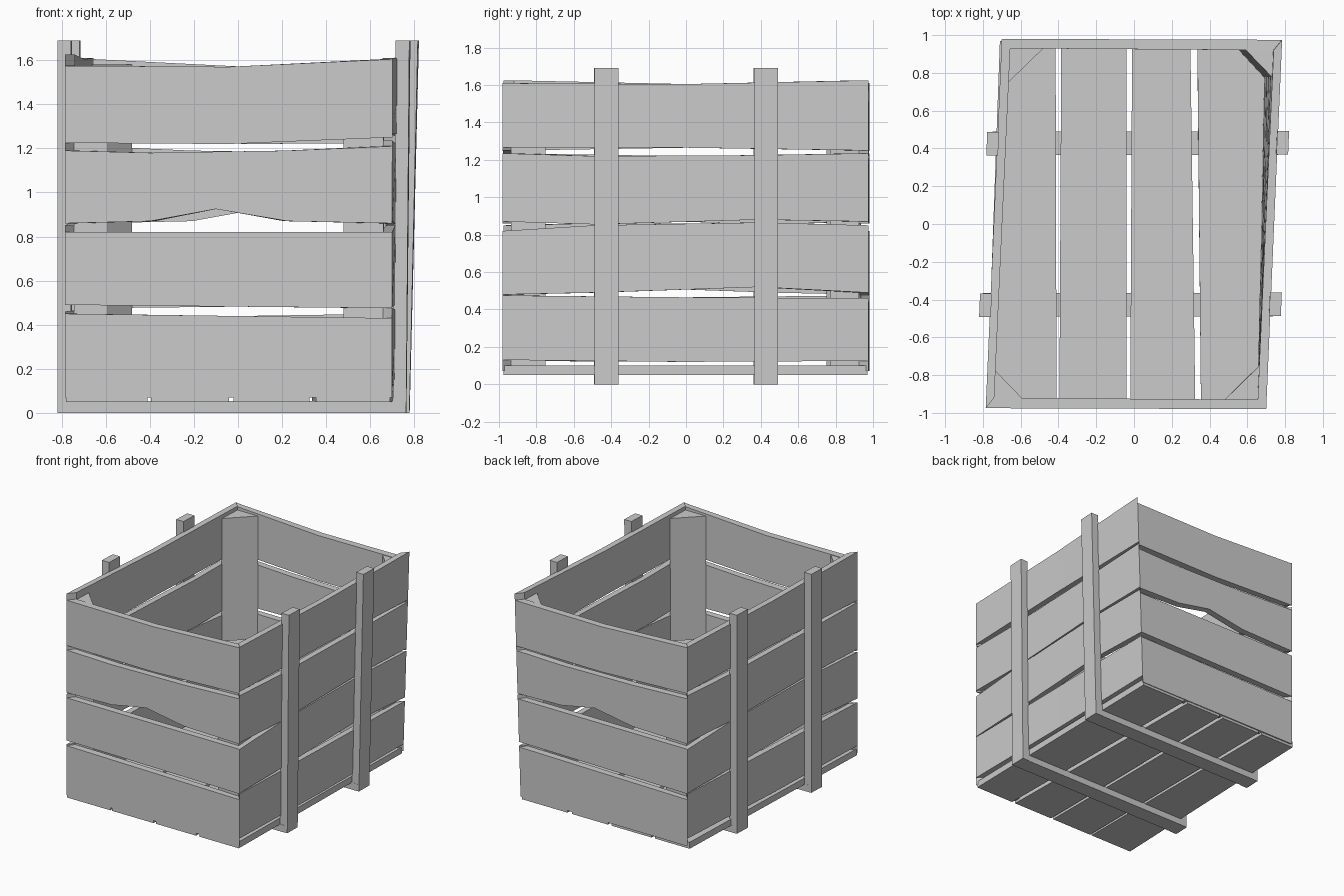
import bpy, bmesh
from mathutils import Vector

if "Cube" in bpy.data.objects:
    bpy.data.objects.remove(bpy.data.objects["Cube"])


def lean(x, y, z):
    # the back right of the crate leans outwards towards the top
    if x > 0:
        x -= 0.055 * (1 - z / 1.65) * min(x / 0.75, 1) * (y + 1) / 2
    return (x, y, z)


def finish(name, bm):
    for v in bm.verts:
        v.co = lean(*v.co)
    bmesh.ops.recalc_face_normals(bm, faces=bm.faces)
    mesh = bpy.data.meshes.new(name)
    bm.to_mesh(mesh)
    bm.free()
    obj = bpy.data.objects.new(name, mesh)
    bpy.context.collection.objects.link(obj)


def prism(name, pts, z0, z1):
    """Vertical prism over a plan outline."""
    bm = bmesh.new()
    lo = [bm.verts.new((x, y, z0)) for x, y in pts]
    hi = [bm.verts.new((x, y, z1)) for x, y in pts]
    n = len(pts)
    bm.faces.new(lo)
    bm.faces.new(hi)
    for i in range(n):
        j = (i + 1) % n
        bm.faces.new((lo[i], lo[j], hi[j], hi[i]))
    finish(name, bm)


def slat(name, outer, inner, stations):
    """Mitred wall board with uneven edges; stations are (t, low z, high z)."""
    bm = bmesh.new()
    rings = []
    for t, lo, hi in stations:
        o = Vector(outer[0]).lerp(Vector(outer[1]), t)
        i = Vector(inner[0]).lerp(Vector(inner[1]), t)
        rings.append([bm.verts.new((p.x, p.y, z))
                      for p, z in ((o, lo), (o, hi), (i, hi), (i, lo))])
    for a, b in zip(rings, rings[1:]):
        for k in range(4):
            m = (k + 1) % 4
            bm.faces.new((a[k], a[m], b[m], b[k]))
    bm.faces.new(rings[0])
    bm.faces.new(rings[-1])
    finish(name, bm)


END_SLATS = [
    [(0, .07, .45), (.5, .07, .44), (1, .07, .43)],
    [(0, .49, .82), (1, .475, .82)],
    [(0, .86, 1.19), (.26, .87, 1.18), (.46, .925, 1.185), (.68, .87, 1.19), (1, .86, 1.21)],
    [(0, 1.225, 1.575), (.5, 1.22, 1.57), (1, 1.25, 1.605)],
]
SIDE_SLATS = [
    [(0, .13, .475), (.5, .12, .465), (1, .125, .46)],
    [(0, .48, .82), (.25, .49, .85), (.7, .52, .865), (1, .49, .85)],
    [(0, .87, 1.235), (.25, .855, 1.22), (.7, .88, 1.225), (1, .87, 1.235)],
    [(0, 1.265, 1.61), (.5, 1.265, 1.605), (1, 1.25, 1.625)],
]

# the plan is a skewed rectangle, so each half is the other turned by 180 degrees
for s, end, side in ((1, "front", "right"), (-1, "back", "left")):
    def turn(*pts):
        return [(s * x, s * y) for x, y in pts]

    # wall boards
    for i, st in enumerate(END_SLATS):
        slat(f"{end}_slat_{i + 1}", turn((-.785, -.975), (.70, -.98)),
             turn((-.74, -.92), (.655, -.93)), st)
    for i, st in enumerate(SIDE_SLATS):
        slat(f"{side}_slat_{i + 1}", turn((.70, -.98), (.785, .975)),
             turn((.655, -.93), (.74, .92)), st)

    # triangular posts inside the corners
    prism(f"{end}_wide_corner_post",
          turn((-.745, -.925), (-.59, -.925), (-.74, -.77)), .09, 1.57)
    prism(f"{end}_narrow_corner_post",
          turn((.66, -.935), (.665, -.75), (.48, -.93)), .09, 1.58)

    # upright battens on the outside
    for tag, y, x in (("near", -.425, .715), ("far", .43, .753)):
        prism(f"{side}_{tag}_batten",
              turn((x, y - .063), (x + .062, y - .063),
                   (x + .067, y + .063), (x + .005, y + .063)), 0, 1.69)

# floor boards
FLOOR = [(-.78, -.41, -.71, -.415), (-.395, -.04, -.385, -.04),
         (-.02, .325, -.01, .32), (.355, .69, .36, .775)]
for i, (a, b, c, d) in enumerate(FLOOR):
    prism(f"floor_board_{i + 1}", [(a, -.975), (b, -.975), (d, .97), (c, .97)], .05, .10)

# runners under the floor
for tag, y, x0, x1 in (("front", -.428, -.80, .75), ("back", .428, -.75, .80)):
    prism(f"{tag}_runner", [(x0, y - .062), (x1, y - .062), (x1, y + .062), (x0, y + .062)], 0, .055)
